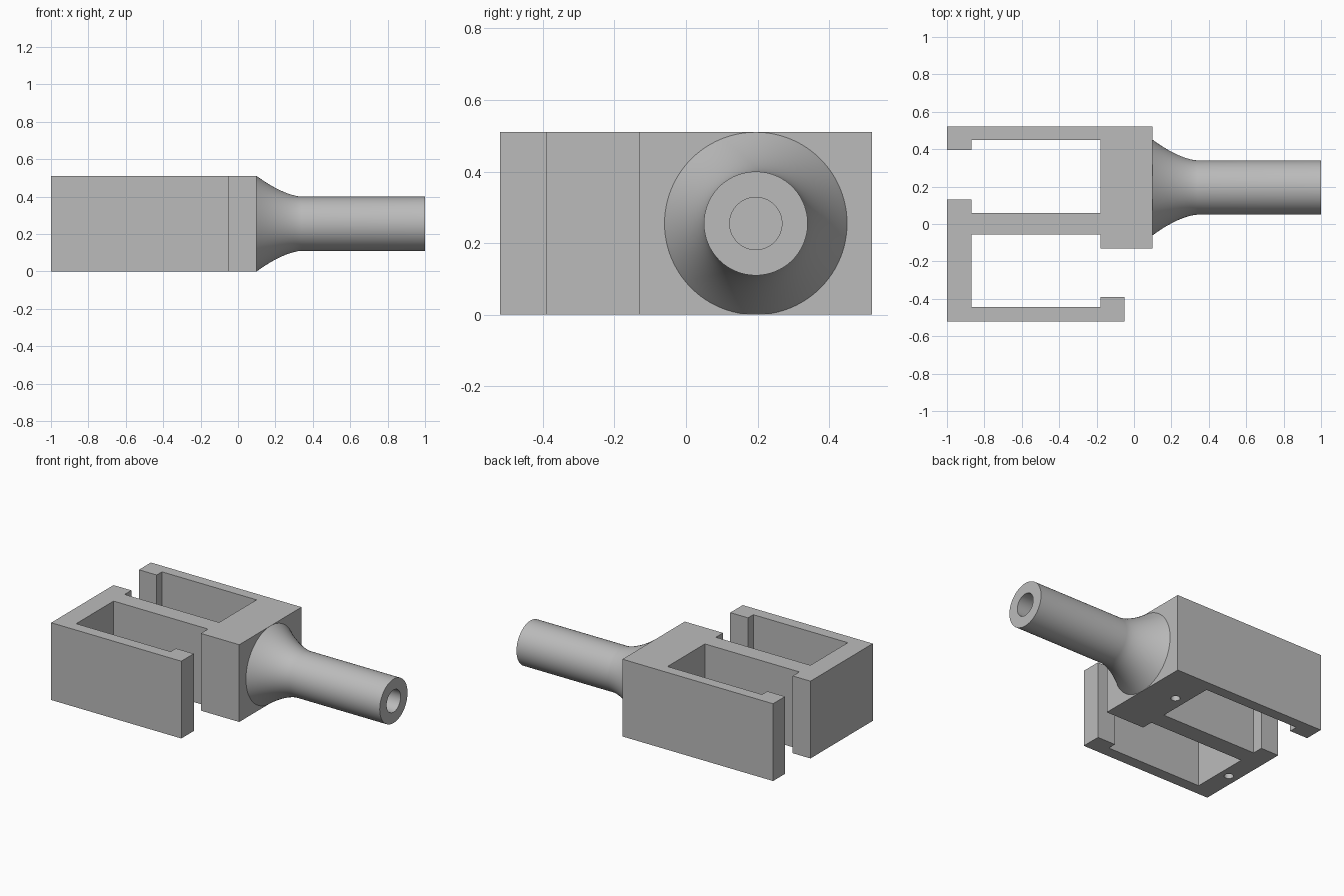
import bpy, bmesh, math
from mathutils import Matrix, Vector

old = bpy.data.objects.get("Cube")
if old:
    bpy.data.objects.remove(old, do_unlink=True)

HEIGHT = 0.51
AXIS_Y, AXIS_Z = 0.195, HEIGHT / 2

grey = bpy.data.materials.new("plain_grey")
grey.use_nodes = True
grey.diffuse_color = (0.5, 0.5, 0.5, 1)
grey.node_tree.nodes["Principled BSDF"].inputs["Base Color"].default_value = (0.5, 0.5, 0.5, 1)


def make_object(name, bm):
    bmesh.ops.recalc_face_normals(bm, faces=bm.faces)
    mesh = bpy.data.meshes.new(name)
    bm.to_mesh(mesh)
    bm.free()
    mesh.materials.append(grey)
    obj = bpy.data.objects.new(name, mesh)
    bpy.context.collection.objects.link(obj)
    return obj


def activate(obj):
    bpy.ops.object.select_all(action="DESELECT")
    obj.select_set(True)
    bpy.context.view_layer.objects.active = obj


def extrude_outline(name, outline, height):
    bm = bmesh.new()
    face = bm.faces.new([bm.verts.new((x, y, 0)) for x, y in outline])
    grown = bmesh.ops.extrude_face_region(bm, geom=[face], use_keep_orig=True)
    top = [v for v in grown["geom"] if isinstance(v, bmesh.types.BMVert)]
    bmesh.ops.translate(bm, vec=(0, 0, height), verts=top)
    return make_object(name, bm)


def drill_from_below(obj, x, y, radius, depth):
    bm = bmesh.new()
    bmesh.ops.create_cone(bm, cap_ends=True, segments=32, radius1=radius, radius2=radius,
                          depth=2 * depth, matrix=Matrix.Translation((x, y, 0)))
    cutter = make_object("hole_cutter", bm)
    cutter.hide_render = True
    mod = obj.modifiers.new("hole", "BOOLEAN")
    mod.operation, mod.solver, mod.object = "DIFFERENCE", "EXACT", cutter
    activate(obj)
    bpy.ops.object.modifier_apply(modifier=mod.name)
    bpy.data.objects.remove(cutter, do_unlink=True)


def lathe_along_x(name, profile, segments):
    bm = bmesh.new()
    verts = [bm.verts.new((x, AXIS_Y, AXIS_Z + r)) for x, r in profile]
    edges = [bm.edges.new(pair) for pair in zip(verts, verts[1:])]
    bmesh.ops.spin(bm, geom=verts + edges, cent=Vector((0, AXIS_Y, AXIS_Z)), axis=(1, 0, 0),
                   angle=2 * math.pi, steps=segments)
    bmesh.ops.remove_doubles(bm, verts=bm.verts, dist=0.0001)
    return make_object(name, bm)


# S-shaped clip body: two open slots sharing a middle wall
outline = [
    (-1, -0.52), (-0.05, -0.52), (-0.05, -0.39), (-0.18, -0.39),
    (-0.18, -0.445), (-0.87, -0.445), (-0.87, -0.055), (-0.18, -0.055),
    (-0.18, -0.13), (0.1, -0.13), (0.1, 0.52), (-1, 0.52),
    (-1, 0.395), (-0.87, 0.395), (-0.87, 0.45), (-0.18, 0.45),
    (-0.18, 0.06), (-0.87, 0.06), (-0.87, 0.13), (-1, 0.13),
]
body = extrude_outline("clip_body", outline, HEIGHT)

# Blind holes in the underside
for x, y in ((-0.105, 0.255), (-0.935, -0.245)):
    drill_from_below(body, x, y, 0.028, 0.15)

# Flared shank with a blind bore in its end
steps = 12
flare = [(0.1 + 0.24 * i / steps, 0.145 + 0.11 * (1 - i / steps) ** 1.6) for i in range(steps + 1)]
profile = [(0.1, 0)] + flare + [(1, 0.145), (1, 0.073), (0.4, 0.073), (0.4, 0)]
shank = lathe_along_x("flared_shank", profile, 96)

for obj in (body, shank):
    activate(obj)
    bpy.ops.object.shade_smooth_by_angle(angle=math.radians(30))
